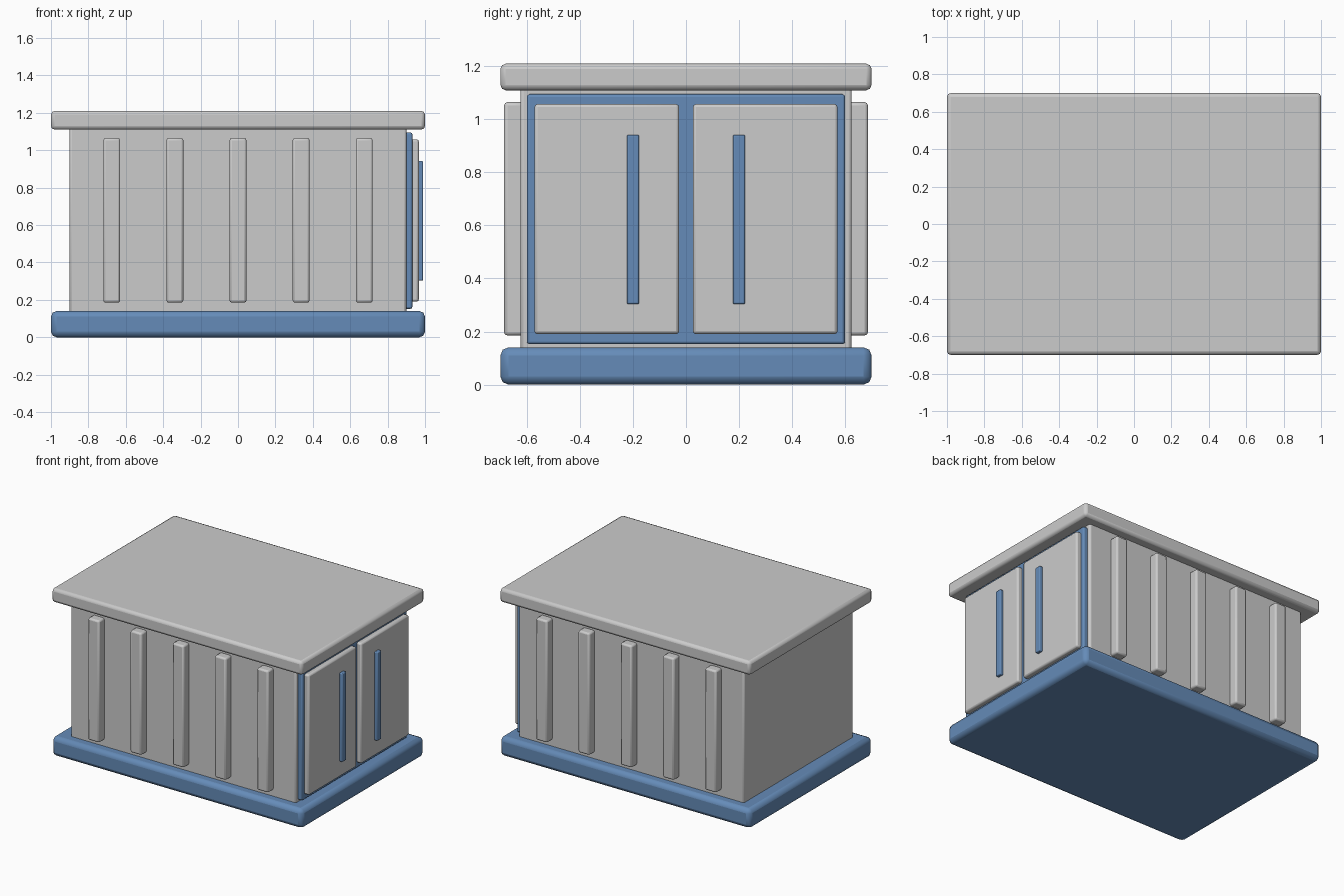
import bpy

if "Cube" in bpy.data.objects:
    bpy.data.objects.remove(bpy.data.objects["Cube"])

blue = bpy.data.materials.new("blue_paint")
blue.diffuse_color = (0.13, 0.26, 0.48, 1)
blue.use_nodes = True
blue.node_tree.nodes["Principled BSDF"].inputs["Base Color"].default_value = blue.diffuse_color


def box(name, x, y, z, bevel, mat=None):
    """Bevelled box spanning the given (min, max) ranges."""
    spans = (x, y, z)
    bpy.ops.mesh.primitive_cube_add(size=1, location=[(a + b) / 2 for a, b in spans])
    ob = bpy.context.object
    ob.name = name
    ob.scale = [b - a for a, b in spans]
    bpy.ops.object.transform_apply(location=False, rotation=False, scale=True)
    mod = ob.modifiers.new("Bevel", 'BEVEL')
    mod.width = bevel
    mod.segments = 2
    bpy.ops.object.shade_smooth_by_angle()
    if mat:
        ob.data.materials.append(mat)
    return ob


# Main shell: base skid, body and roof slab
box("base", (-1, 1), (-0.7, 0.7), (0, 0.14), 0.03, blue)
box("body", (-0.9, 0.9), (-0.625, 0.625), (0.12, 1.13), 0.012)
box("roof", (-1, 1), (-0.7, 0.7), (1.11, 1.21), 0.02)

# Vertical ribs on the front and back walls
for side, label in ((-1, "front"), (1, "back")):
    for i in range(5):
        cx = (i - 2) * 0.3375
        y = sorted((side * 0.605, side * 0.686))
        box(f"{label}_rib_{i + 1}", (cx - 0.045, cx + 0.045), y, (0.185, 1.065), 0.012)

# Door frame panel, twin doors and handles on the right end
box("door_frame", (0.885, 0.932), (-0.6, 0.6), (0.152, 1.095), 0.01, blue)
for side, label in ((-1, "front"), (1, "back")):
    y = sorted((side * 0.026, side * 0.572))
    box(f"{label}_door", (0.92, 0.967), y, (0.19, 1.058), 0.012)
    cy = side * 0.2
    box(f"{label}_door_handle", (0.95, 0.99), (cy - 0.023, cy + 0.023),
        (0.303, 0.942), 0.006, blue)
